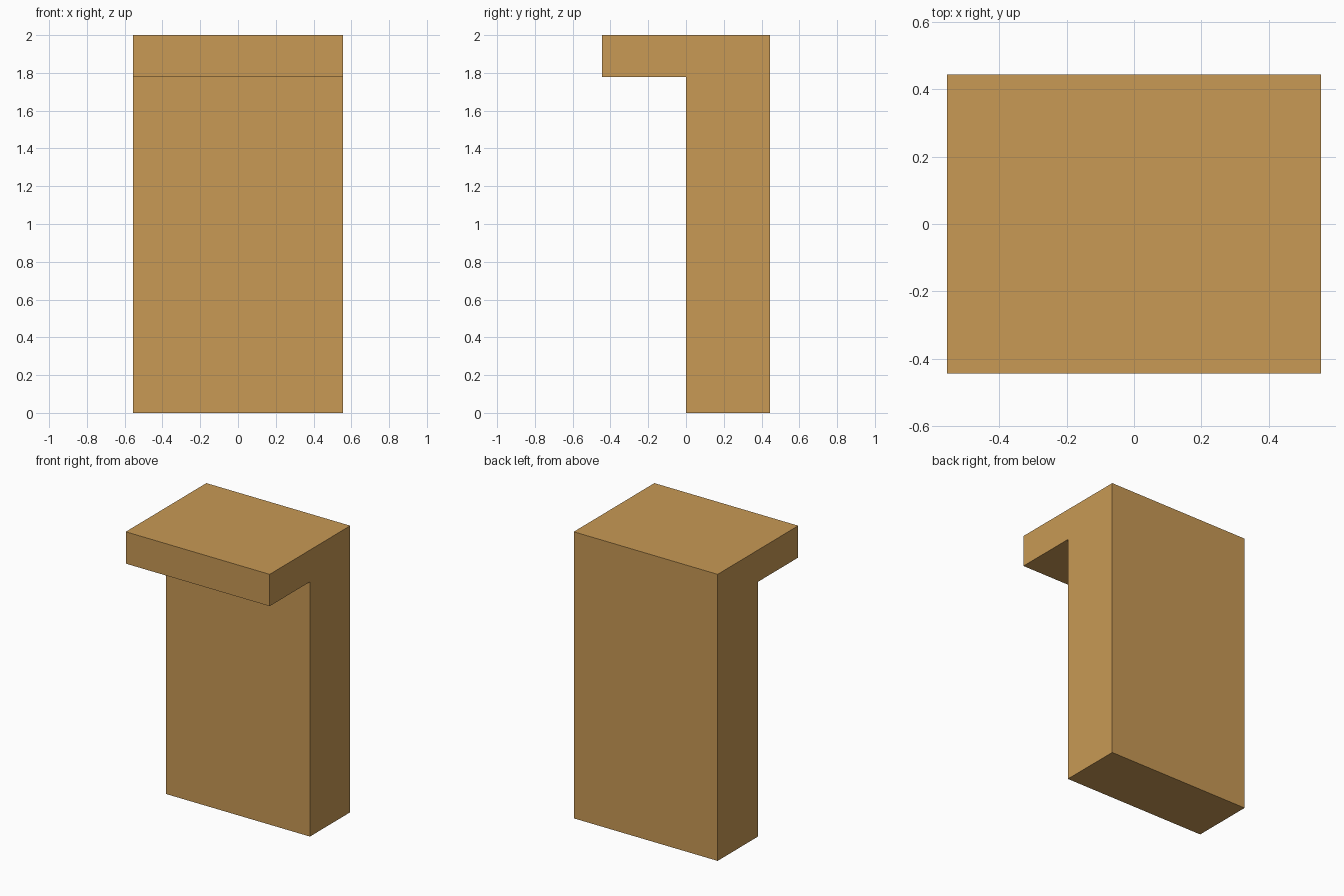
import bpy, bmesh

if "Cube" in bpy.data.objects:
    bpy.data.objects.remove(bpy.data.objects["Cube"])

U = 2 / 9            # grid unit: the block is 5 x 4 x 9 units
HALF_W = 2.5 * U

# Side profile (y, z): upright block with an overhanging front lip
profile = [(0, 0), (2, 0), (2, 9), (-2, 9), (-2, 8), (0, 8)]

# Extrude the profile across the width
bm = bmesh.new()
face = bm.faces.new([bm.verts.new((-HALF_W, y * U, z * U)) for y, z in profile])
ext = bmesh.ops.extrude_face_region(bm, geom=[face])
moved = [g for g in ext["geom"] if isinstance(g, bmesh.types.BMVert)]
bmesh.ops.translate(bm, verts=moved, vec=(2 * HALF_W, 0, 0))
bmesh.ops.recalc_face_normals(bm, faces=bm.faces)

mesh = bpy.data.meshes.new("overhanging_block")
bm.to_mesh(mesh)
bm.free()
block = bpy.data.objects.new("overhanging_block", mesh)
bpy.context.collection.objects.link(block)

# Tan colour
mat = bpy.data.materials.new("tan")
mat.diffuse_color = (0.58, 0.32, 0.09, 1)
mat.use_nodes = True
mat.node_tree.nodes["Principled BSDF"].inputs["Base Color"].default_value = mat.diffuse_color
mesh.materials.append(mat)
